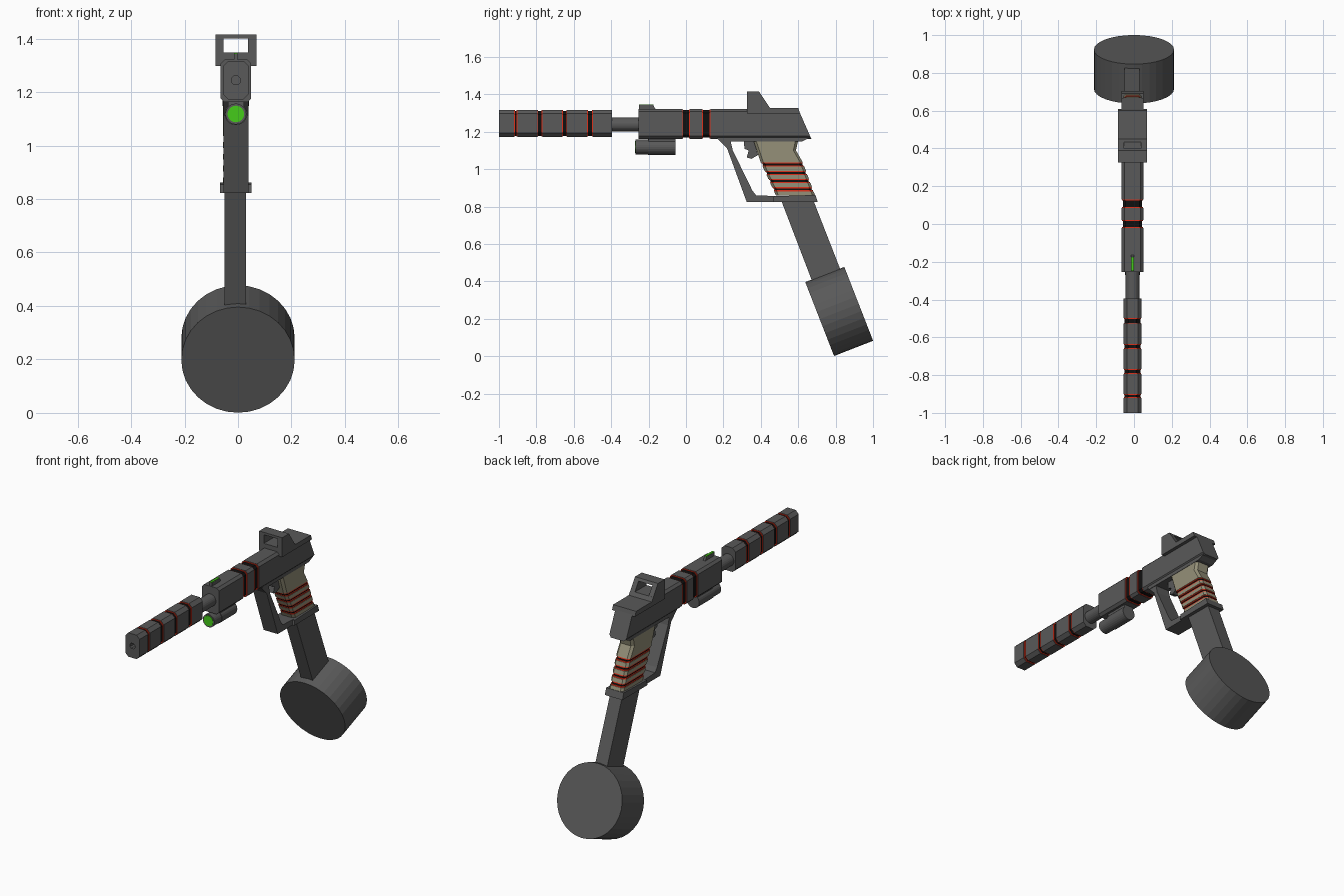
import bpy, bmesh, math
from mathutils import Matrix, Vector

if "Cube" in bpy.data.objects:
    bpy.data.objects.remove(bpy.data.objects["Cube"])

CX = -0.008  # centre line of the gun body


def material(name, rgb):
    m = bpy.data.materials.new(name)
    m.diffuse_color = (*rgb, 1)
    m.use_nodes = True
    m.node_tree.nodes["Principled BSDF"].inputs["Base Color"].default_value = m.diffuse_color
    return m


DARK = material("dark_grey", (0.1, 0.1, 0.1))
BLACK = material("black", (0.005, 0.005, 0.005))
RED = material("red", (0.75, 0.03, 0.01))
GREEN = material("green", (0.06, 0.6, 0.01))
TAN = material("tan", (0.3, 0.28, 0.19))


def finish(name, bm, mat):
    bmesh.ops.recalc_face_normals(bm, faces=bm.faces)
    me = bpy.data.meshes.new(name)
    bm.to_mesh(me)
    bm.free()
    me.materials.append(mat)
    ob = bpy.data.objects.new(name, me)
    bpy.context.collection.objects.link(ob)
    return ob


def loft(name, rings, mat):
    bm = bmesh.new()
    vs = [[bm.verts.new(p) for p in r] for r in rings]
    n = len(vs[0])
    for a, b in zip(vs, vs[1:]):
        for i in range(n):
            j = (i + 1) % n
            bm.faces.new((a[i], a[j], b[j], b[i]))
    bm.faces.new(vs[0])
    bm.faces.new(vs[-1])
    return finish(name, bm, mat)


def octagon(u0, u1, v0, v1, c):
    return [(u0 + c, v0), (u1 - c, v0), (u1, v0 + c), (u1, v1 - c),
            (u1 - c, v1), (u0 + c, v1), (u0, v1 - c), (u0, v0 + c)]


def side(name, pts, hw, mat=DARK, cx=CX):
    """Side profile in (y, z), extruded across x."""
    return loft(name, [[(cx + s * hw, y, z) for y, z in pts] for s in (-1, 1)], mat)


def box(name, x0, x1, y0, y1, z0, z1, mat=DARK):
    pts = [(y0, z0), (y1, z0), (y1, z1), (y0, z1)]
    return side(name, pts, (x1 - x0) / 2, mat, (x0 + x1) / 2)


def cylinder(name, r1, r2, depth, loc, rot, mat=DARK, seg=24):
    bm = bmesh.new()
    bmesh.ops.create_cone(bm, cap_ends=True, segments=seg, radius1=r1, radius2=r2, depth=depth,
                          matrix=Matrix.Translation(Vector(loc)) @ Matrix.Rotation(rot, 4, 'X'))
    return finish(name, bm, mat)


def bar_ring(y, hx, z0, z1, c, inset=0, slope=0):
    return [(x, y + slope * (z1 - z), z)
            for x, z in octagon(CX - hx + inset, CX + hx - inset, z0 + inset, z1 - inset, c)]


def bar(name, y0, y1, dims, mat=DARK, inset=0, slope=0):
    return loft(name, [bar_ring(y0, *dims, inset), bar_ring(y1, *dims, inset, slope)], mat)


def groove(name, y0, y1, dims):
    """Recessed black band with thin red edges."""
    e = 0.005
    bar(name + "_core", y0, y1, dims, BLACK, 0.006)
    bar(name + "_edge_front", y0, y0 + e, dims, RED, 0.002)
    bar(name + "_edge_rear", y1 - e, y1, dims, RED, 0.002)


# Suppressor: segments split by grooves, with a sunk bore at the front
SUP = (0.048, 1.172, 1.317, 0.02)
cuts = [(-0.92, -0.9), (-0.795, -0.768), (-0.662, -0.635), (-0.528, -0.497)]
start = -1.0
for i, (a, b) in enumerate(cuts + [(-0.395, None)]):
    rings = [bar_ring(start, *SUP), bar_ring(a, *SUP)]
    if i == 0:
        bore = (0.016, 1.228, 1.26, 0.008)
        rings = [bar_ring(-0.93, *bore), bar_ring(-1.0, *bore)] + rings
    loft(f"suppressor_segment_{i}", rings, DARK)
    if b is not None:
        groove(f"suppressor_groove_{i}", a, b, SUP)
        start = b
cylinder("barrel", 0.037, 0.037, 0.17, (CX, -0.32, 1.238), math.pi / 2)

# Slide with two grooves and a slanted back
SLIDE = (0.057, 1.162, 1.321, 0.014)
bar("slide_front", -0.253, -0.02, SLIDE)
groove("slide_groove_0", -0.02, 0.022, SLIDE)
bar("slide_middle", 0.022, 0.085, SLIDE)
groove("slide_groove_1", 0.085, 0.13, SLIDE)
bar("slide_rear", 0.13, 0.6, SLIDE, slope=0.44)
side("lower_frame", [(0.165, 1.17), (0.19, 1.148), (0.62, 1.148), (0.665, 1.17)], 0.05)

# Front sight with a green strip on top
side("front_sight", [(-0.25, 1.315), (-0.25, 1.342), (-0.175, 1.342), (-0.16, 1.315)], 0.007)
box("front_sight_strip", CX - 0.0065, CX + 0.0065, -0.25, -0.175, 1.341, 1.346, GREEN)

# Reflex sight hood
side("sight_base", [(0.325, 1.297), (0.325, 1.348), (0.435, 1.348), (0.45, 1.326),
                    (0.6, 1.326), (0.61, 1.297)], 0.077)
for s, n in ((-1, "left"), (1, "right")):
    side(f"sight_wall_{n}", [(0.325, 1.34), (0.325, 1.415), (0.39, 1.415), (0.44, 1.34)],
         0.0155, cx=CX + s * 0.0615)
side("sight_roof", [(0.325, 1.4), (0.325, 1.415), (0.39, 1.415), (0.4, 1.4)], 0.06)

# Under-barrel light
box("light_mount", CX - 0.03, CX + 0.03, -0.2, -0.055, 1.12, 1.175)
cylinder("light_body", 0.042, 0.042, 0.147, (CX, -0.1285, 1.118), math.pi / 2)
cylinder("light_head", 0.039, 0.039, 0.08, (CX, -0.23, 1.118), math.pi / 2)
cylinder("light_lens", 0.031, 0.031, 0.01, (CX, -0.268, 1.118), math.pi / 2, GREEN)

# Trigger and guard
side("trigger", [(0.31, 1.16), (0.40, 1.16), (0.37, 1.125), (0.385, 1.075), (0.35, 1.055),
                 (0.325, 1.062), (0.335, 1.1), (0.312, 1.108)], 0.018)
side("trigger_guard", [(0.165, 1.165), (0.22, 1.11), (0.325, 0.823), (0.5, 0.823), (0.5, 0.855),
                       (0.375, 0.86), (0.355, 0.885), (0.25, 1.1), (0.235, 1.165)], 0.047)


# Grip: plain top, then grooves and lands running down to the collar
def grip_ring(z, front, back, inset=0):
    return [(x, y, z) for x, y in octagon(CX - 0.048 + inset, CX + 0.048 - inset,
                                          front + inset, back - inset, 0.014)]


def grip_at(z, inset=0):
    return grip_ring(z, 0.40 + 0.458 * (1.035 - z), 0.625 + 0.371 * (1.035 - z), inset)


loft("grip_top", [grip_ring(1.155, 0.36, 0.6), grip_ring(1.1, 0.378, 0.588), grip_at(1.035)], TAN)
for i in range(4):
    z = 1.035 - i * 0.044
    for part, a, b, inset, mat in (("edge_upper", 0, 0.006, 0.002, RED),
                                   ("core", 0, 0.022, 0.006, BLACK),
                                   ("edge_lower", 0.016, 0.022, 0.002, RED),
                                   ("land", 0.022, 0.044, 0, TAN)):
        loft(f"grip_{part}_{i}", [grip_at(z - a, inset), grip_at(z - b, inset)], mat)
side("grip_collar", [(0.465, 0.823), (0.705, 0.823), (0.692, 0.862), (0.47, 0.855)], 0.059)

# Extended magazine and drum
side("magazine_stick", [(0.51, 0.83), (0.682, 0.83), (0.85, 0.4), (0.69, 0.36)], 0.04, cx=-0.01)
cylinder("magazine_drum", 0.212, 0.212, 0.224, (0, 0.819, 0.239), math.radians(-90 + 21.3), seg=32)
